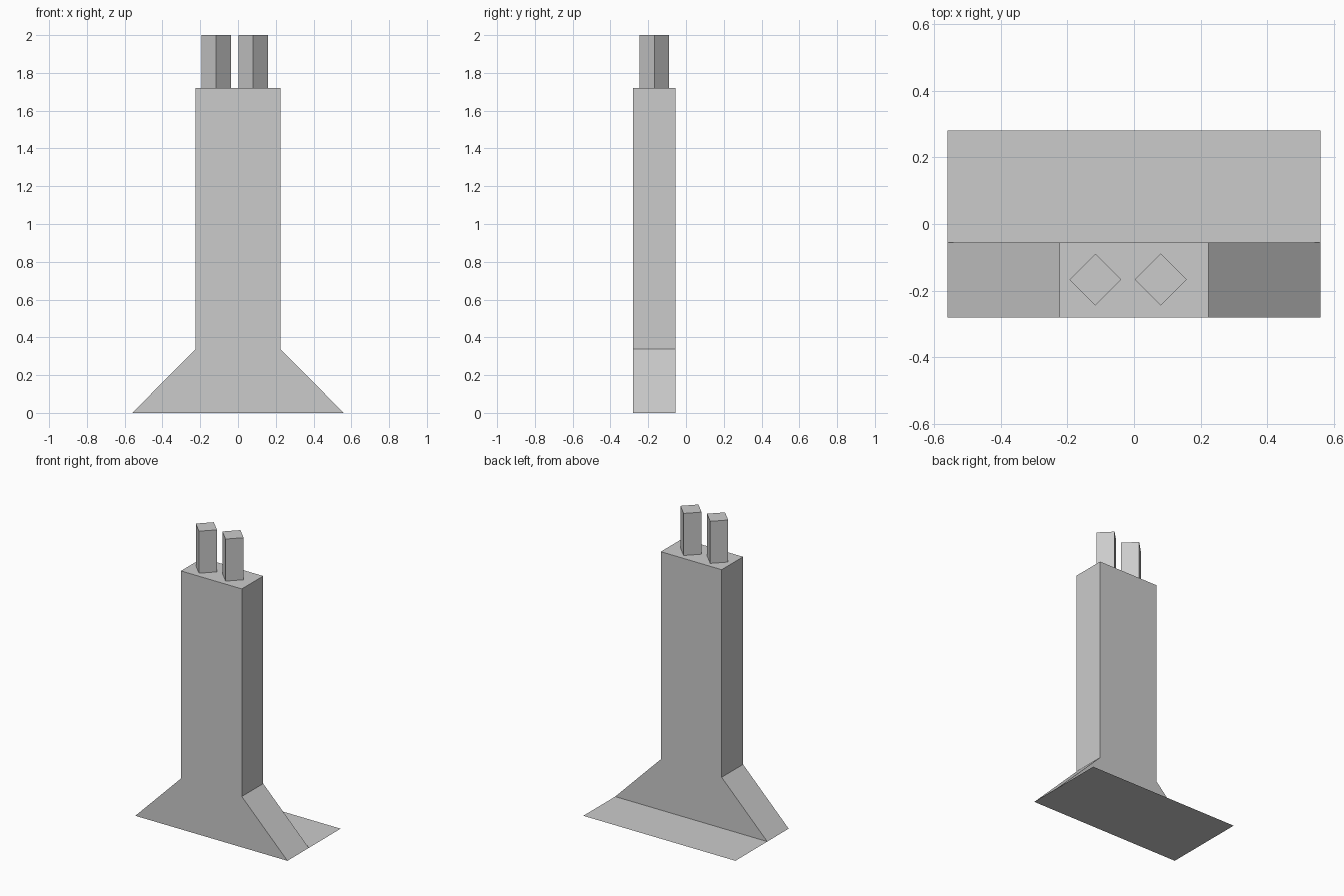
import bpy, bmesh
from mathutils import Vector

if "Cube" in bpy.data.objects:
    bpy.data.objects.remove(bpy.data.objects["Cube"])


def extrude_profile(name, points, direction, thickness):
    """Flat polygon, optionally extruded along a direction."""
    bm = bmesh.new()
    face = bm.faces.new([bm.verts.new(p) for p in points])
    if thickness:
        geom = bmesh.ops.extrude_face_region(bm, geom=[face], use_keep_orig=True)["geom"]
        verts = [g for g in geom if isinstance(g, bmesh.types.BMVert)]
        bmesh.ops.translate(bm, verts=verts, vec=Vector(direction) * thickness)
    bmesh.ops.recalc_face_normals(bm, faces=bm.faces)
    mesh = bpy.data.meshes.new(name)
    bm.to_mesh(mesh)
    bm.free()
    obj = bpy.data.objects.new(name, mesh)
    bpy.context.collection.objects.link(obj)
    return obj


FRONT, BACK, BASE_W = -0.28, -0.055, 0.56
SHAFT_W, FLARE_Z, SHAFT_TOP, TOP = 0.224, 0.338, 1.72, 2.0

# Tall stack with a flared foot: half profile mirrored in x
half = [(BASE_W, 0), (SHAFT_W, FLARE_Z), (SHAFT_W, SHAFT_TOP)]
outline = half + [(-x, z) for x, z in reversed(half)]
extrude_profile("chimney_stack", [(x, FRONT, z) for x, z in outline],
                (0, 1, 0), BACK - FRONT)

# Paper-thin hearth sheet lying on the ground behind the stack
extrude_profile("hearth_sheet",
                [(-BASE_W, BACK, 0), (BASE_W, BACK, 0),
                 (BASE_W, 0.28, 0), (-BASE_W, 0.28, 0)], (0, 0, 1), 0)

# Two diamond-section flues on top
R, CY = 0.078, -0.167
for side, cx in (("left", -0.116), ("right", 0.08)):
    diamond = [(cx + R * dx, CY + R * dy, SHAFT_TOP)
               for dx, dy in ((1, 0), (0, 1), (-1, 0), (0, -1))]
    extrude_profile(f"flue_{side}", diamond, (0, 0, 1), TOP - SHAFT_TOP)

# The sheet must face upward
sheet = bpy.data.objects["hearth_sheet"].data
if sheet.polygons[0].normal.z < 0:
    sheet.flip_normals()
